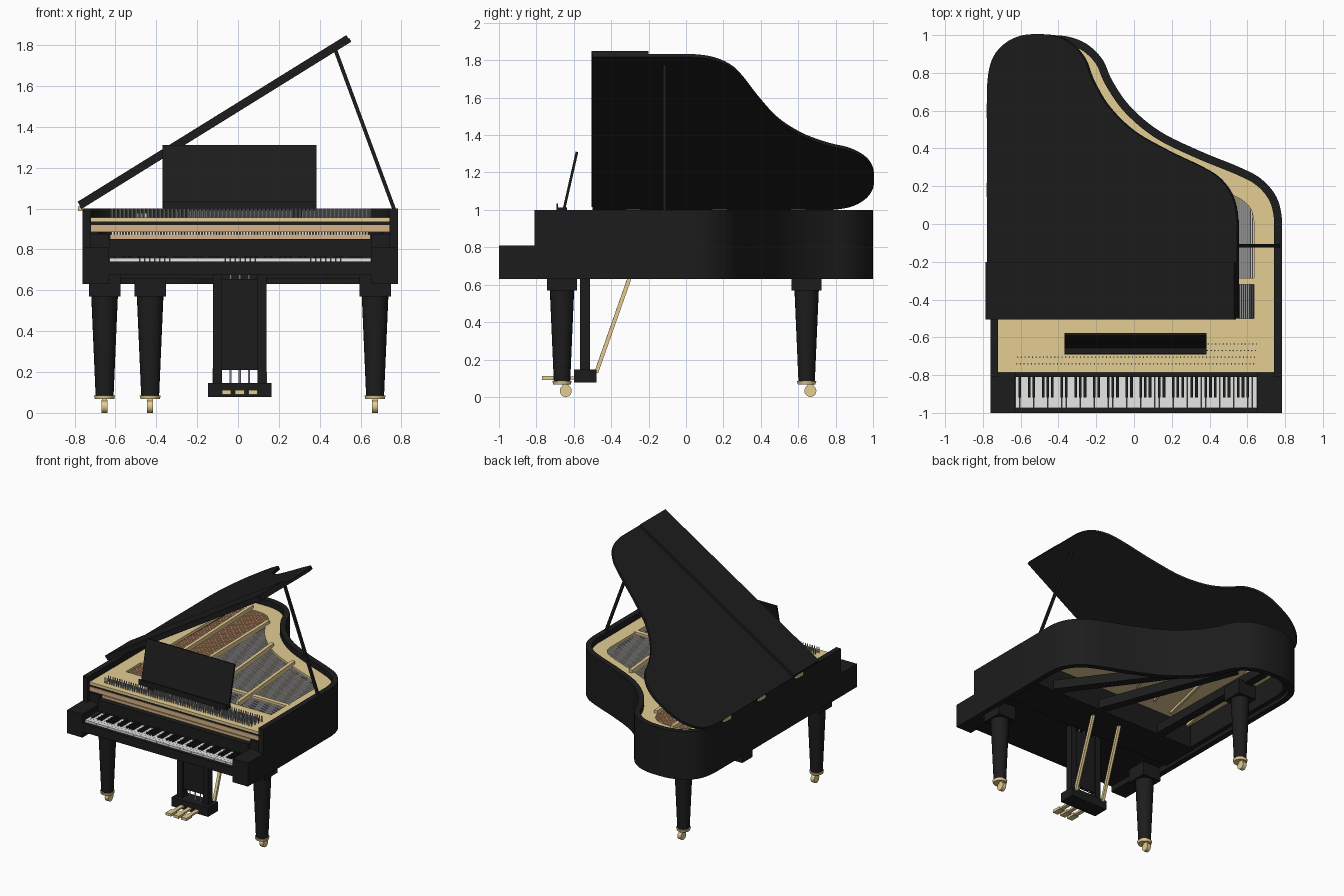
import bpy, bmesh, math
from mathutils import Vector, Matrix

if "Cube" in bpy.data.objects:
    bpy.data.objects.remove(bpy.data.objects["Cube"])


def material(name, rgb):
    m = bpy.data.materials.new(name)
    m.diffuse_color = (*rgb, 1)
    m.use_nodes = True
    m.node_tree.nodes["Principled BSDF"].inputs["Base Color"].default_value = m.diffuse_color
    return m


BLACK = material("black lacquer", (0.012, 0.012, 0.012))
GOLD = material("gold plate", (0.77, 0.61, 0.29))
WOOD = material("pale wood", (0.68, 0.45, 0.24))
COPPER = material("copper winding", (0.74, 0.38, 0.20))
STEEL = material("steel string", (0.72, 0.72, 0.72))
PIN = material("pin steel", (0.38, 0.38, 0.40))
IVORY = material("white key", (0.86, 0.86, 0.84))


def finish(name, bm, mat, smooth=False):
    bmesh.ops.recalc_face_normals(bm, faces=bm.faces)
    me = bpy.data.meshes.new(name)
    bm.to_mesh(me)
    bm.free()
    me.materials.append(mat)
    ob = bpy.data.objects.new(name, me)
    bpy.context.collection.objects.link(ob)
    if smooth:
        bpy.ops.object.select_all(action='DESELECT')
        ob.select_set(True)
        bpy.context.view_layer.objects.active = ob
        bpy.ops.object.shade_smooth_by_angle(angle=math.radians(35))
    return ob


def boxes(name, mat, *items):
    """Boxes given as x0, x1, y0, y1, z0, z1."""
    bm = bmesh.new()
    for x0, x1, y0, y1, z0, z1 in items:
        m = Matrix.Translation(((x0 + x1) / 2, (y0 + y1) / 2, (z0 + z1) / 2))
        m = m @ Matrix.Diagonal((x1 - x0, y1 - y0, z1 - z0, 1))
        bmesh.ops.create_cube(bm, size=1, matrix=m)
    return finish(name, bm, mat)


def bars(name, mat, w, h, *ends):
    """Straight bars, each between two points."""
    bm = bmesh.new()
    for p, q in ends:
        p, q = Vector(p), Vector(q)
        m = Matrix.Translation((p + q) / 2) @ (q - p).to_track_quat('Y', 'Z').to_matrix().to_4x4()
        bmesh.ops.create_cube(bm, size=1, matrix=m @ Matrix.Diagonal((w, (q - p).length, h, 1)))
    return finish(name, bm, mat)


def rods(name, mat, r, n, *ends, r2=None):
    """Round rods, tapering from r at the first point to r2."""
    bm = bmesh.new()
    for p, q in ends:
        p, q = Vector(p), Vector(q)
        m = Matrix.Translation((p + q) / 2) @ (q - p).to_track_quat('Z', 'Y').to_matrix().to_4x4()
        bmesh.ops.create_cone(bm, cap_ends=True, segments=n, radius1=r, radius2=r2 or r,
                              depth=(q - p).length, matrix=m)
    return finish(name, bm, mat, True)


def prism(name, pts, z0, z1, mat):
    bm = bmesh.new()
    f = bm.faces.new([bm.verts.new((x, y, z0)) for x, y in pts])
    top = bmesh.ops.extrude_face_region(bm, geom=[f])
    bmesh.ops.translate(bm, vec=(0, 0, z1 - z0), verts=[v for v in top['geom'] if isinstance(v, bmesh.types.BMVert)])
    return finish(name, bm, mat, True)


# Curved case outline: straight left side, round tail, bent side
KNOTS = [(-.765, .55), (-.765, .74), (-.735, .87), (-.66, .95), (-.56, .992), (-.45, 1.0), (-.345, .99),
         (-.25, .95), (-.17, .87), (-.118, .757), (-.022, .62), (.134, .49), (.346, .386), (.556, .30),
         (.67, .238), (.75, .143), (.78, .02), (.78, -.15)]
CURVE = []
for i in range(1, len(KNOTS) - 2):
    a, b, c, d = (Vector(k) for k in KNOTS[i - 1:i + 3])
    for s in range(6):
        t = s / 6
        CURVE.append(.5 * (2 * b + (c - a) * t + (2 * a - 5 * b + 4 * c - d) * t * t
                           + (3 * b - a - 3 * c + d) * t ** 3))
CURVE.append(Vector(KNOTS[-2]))


def outline(inset, front):
    """Case outline moved inward, open at the front edge."""
    pts = [Vector((-.765, front))] + CURVE + [Vector((.78, front))]
    out = []
    for i, p in enumerate(pts):
        t = (pts[min(i + 1, len(pts) - 1)] - pts[max(i - 1, 0)]).normalized()
        out.append((p.x + t.y * inset, p.y - t.x * inset))
    return out


def band(name, a, b, front, z0, z1, mat):
    return prism(name, outline(a, front) + outline(b, front)[::-1], z0, z1, mat)


# Case
band("rim", 0, .042, -.81, .63, 1.0, BLACK)
band("inner_rim", .042, .075, -.45, .66, .93, BLACK)
boxes("key_arms", BLACK, (-.765, -.635, -1, -.785, .63, .81), (.65, .78, -1, -.785, .63, .81))
boxes("key_bed", BLACK, (-.74, .75, -.98, -.45, .675, .72), (-.635, .65, -1, -.975, .675, .742),
      (-.725, .74, -.50, -.20, .655, .70))
boxes("belly_rail", BLACK, (-.725, .74, -.23, -.20, .655, .835))
boxes("fallboard", BLACK, (-.635, .65, -.81, -.785, .72, .85), (-.73, .745, -.785, -.765, .70, .85),
      (-.73, -.635, -.785, -.75, .70, .875), (.65, .745, -.785, -.75, .70, .875))
prism("soundboard", outline(.07, -.46), .835, .85, GOLD)
bars("soundboard_ribs", GOLD, .018, .022, *[((-.66 + .2 * k, -.2 + .06 * k, .826), (-.5 + .2 * k, .72 - .15 * k, .826))
                                          for k in range(5)])
bars("case_beams", BLACK, .065, .07, *[((x, -.22, .70), (xe, ye, .70)) for x, xe, ye in
                                       ((.54, -.09, .63), (.12, -.27, .80), (-.42, -.44, .9))])

# Tuning block and action seen through the front slot
boxes("pin_block", WOOD, (-.724, .738, -.785, -.5, .885, .92))
boxes("block_felt", BLACK, (-.724, .738, -.78, -.5, .92, .937))
boxes("action_rail", WOOD, (-.63, .645, -.77, -.74, .852, .872))
boxes("hammers", IVORY, *[(-.622 + .0143 * k, -.611 + .0143 * k, -.765, -.72, .872, .885) for k in range(88)])

# Cast plate with flange, front web and struts
band("plate_flange", .042, .15, -.55, .932, .955, GOLD)
boxes("plate_web", GOLD, (-.723, .738, -.787, -.5, .937, .956))
OPEN = outline(.15, -.5)


def opening_end(x):
    """Rear edge of the plate opening at a given x."""
    best = -.45
    for (ax, ay), (bx, by) in zip(OPEN, OPEN[1:]):
        if min(ax, bx) <= x <= max(ax, bx) and abs(bx - ax) > 1e-6:
            best = max(best, ay + (by - ay) * (x - ax) / (bx - ax))
    return best


bars("plate_struts", GOLD, .026, .035, *[((x, -.502, .96), (xe, opening_end(xe) + .03, .96)) for x, xe in
                                         ((-.45, -.5), (-.24, -.26), (.06, -.02), (.34, .27))])
boxes("plate_crossbar", GOLD, (-.62, .64, -.32, -.285, .935, .956))
boxes("damper_felt", BLACK, (-.61, .63, -.5, -.32, .90, .925))

# Strings
treble = [-.26 + .0104 * k for k in range(86)]
bars("treble_strings", STEEL, .0062, .003, *[((x, -.51, .938), (x, opening_end(x) + .01, .938)) for x in treble])
bass = [(-.60 + .010 * k, -.585 + .010 * k) for k in range(35)]
bars("bass_strings", COPPER, .0076, .004, *[((x, -.51, .946), (xe, opening_end(xe) + .01, .946)) for x, xe in bass])
pins = [(-.625 + .0196 * k + .005 * r, -.74 + .035 * r) for k in range(65) for r in range(4) if r < 2 or k > 15]
rods("tuning_pins", PIN, .004, 6, *[((x, y, .95), (x, y, 1.0)) for x, y in pins])

# Keyboard
pitch = 1.28 / 52
boxes("white_keys", IVORY, *[(-.633 + pitch * k + .0005, -.633 + pitch * (k + 1) - .0005, -.974, -.81, .72, .757)
                             for k in range(52)])
boxes("black_keys", BLACK, *[(-.633 + pitch * (k + 1) - .007, -.633 + pitch * (k + 1) + .007, -.918, -.81, .73, .768)
                             for k in range(51) if k % 7 in (0, 2, 3, 5, 6)])

# Music desk
bars("music_desk", BLACK, .752, .014, ((.0035, -.652, 1.005), (.0035, -.583, 1.31)))
boxes("desk_ledge", BLACK, (-.372, .379, -.688, -.635, .99, 1.012), (-.372, .379, -.692, -.684, .995, 1.035))
boxes("desk_feet", BLACK, (-.3, -.25, -.68, -.60, .955, .995), (.26, .31, -.68, -.60, .955, .995))

# Raised lid with its folded front flap, turning on the left edge
HINGE = -.775
main = [(-.77, -.5)] + outline(-.005, -.5)[1:-1] + [(.785, -.5)]
lid = prism("lid", [(x - HINGE, y) for x, y in main], 0, .02, BLACK)
flap = boxes("lid_flap", BLACK, (.008, 1.556, -.505, -.2, .02, .04))
for ob in (lid, flap):
    ob.location = (HINGE, 0, .995)
    ob.rotation_euler = (0, -math.radians(31.8), 0)
boxes("lid_hinges", GOLD, *[(-.786, -.764, y - .038, y + .038, .988, 1.010) for y in (.6, .18, -.28)])
bars("lid_prop", BLACK, .018, .018, ((.772, -.115, .965), (.474, -.115, 1.772)))

# Legs with brass ferrules and casters
for label, x, y in (("front_left", -.657, -.663), ("front_right", .667, -.663), ("rear", -.434, .645)):
    boxes(label + "_leg_block", BLACK, (x - .077, x + .077, y - .08, y + .08, .57, .68))
    rods(label + "_leg", BLACK, .065, 24, ((x, y, .57), (x, y, .085)), r2=.044)
    rods(label + "_ferrule", GOLD, .052, 24, ((x, y, .086), (x, y, .067)), r2=.047)
    boxes(label + "_caster_fork", GOLD, (x - .013, x + .013, y + .004, y + .036, .035, .07))
    rods(label + "_caster", GOLD, .032, 20, ((x - .015, y + .02, .032), (x + .015, y + .02, .032)))

# Pedal lyre
C = .0045
boxes("lyre_posts", BLACK, *[(C + s * .11 - .022, C + s * .11 + .022, -.567, -.512, .14, .69) for s in (-1, 1)])
boxes("lyre_panel", BLACK, (C - .09, C + .09, -.55, -.527, .21, .655))
boxes("pedal_box", BLACK, (C - .156, C + .156, -.6, -.478, .077, .147))
rods("pedal_rods", STEEL, .005, 8, *[((C + k * .045, -.535, .14), (C + k * .045, -.535, .69)) for k in (-1, 0, 1)])
boxes("pedals", GOLD, *[b for k in (-1, 0, 1) for b in
                        ((C + k * .065 - .015, C + k * .065 + .015, -.70, -.595, .094, .108),
                         (C + k * .065 - .023, C + k * .065 + .023, -.77, -.70, .091, .111))])
bars("lyre_braces", GOLD, .021, .021, *[((C + s * .122, -.48, .13), (C + s * .118, -.29, .67)) for s in (-1, 1)])

# Centre the whole instrument
for ob in bpy.data.objects:
    ob.location.x += .004
